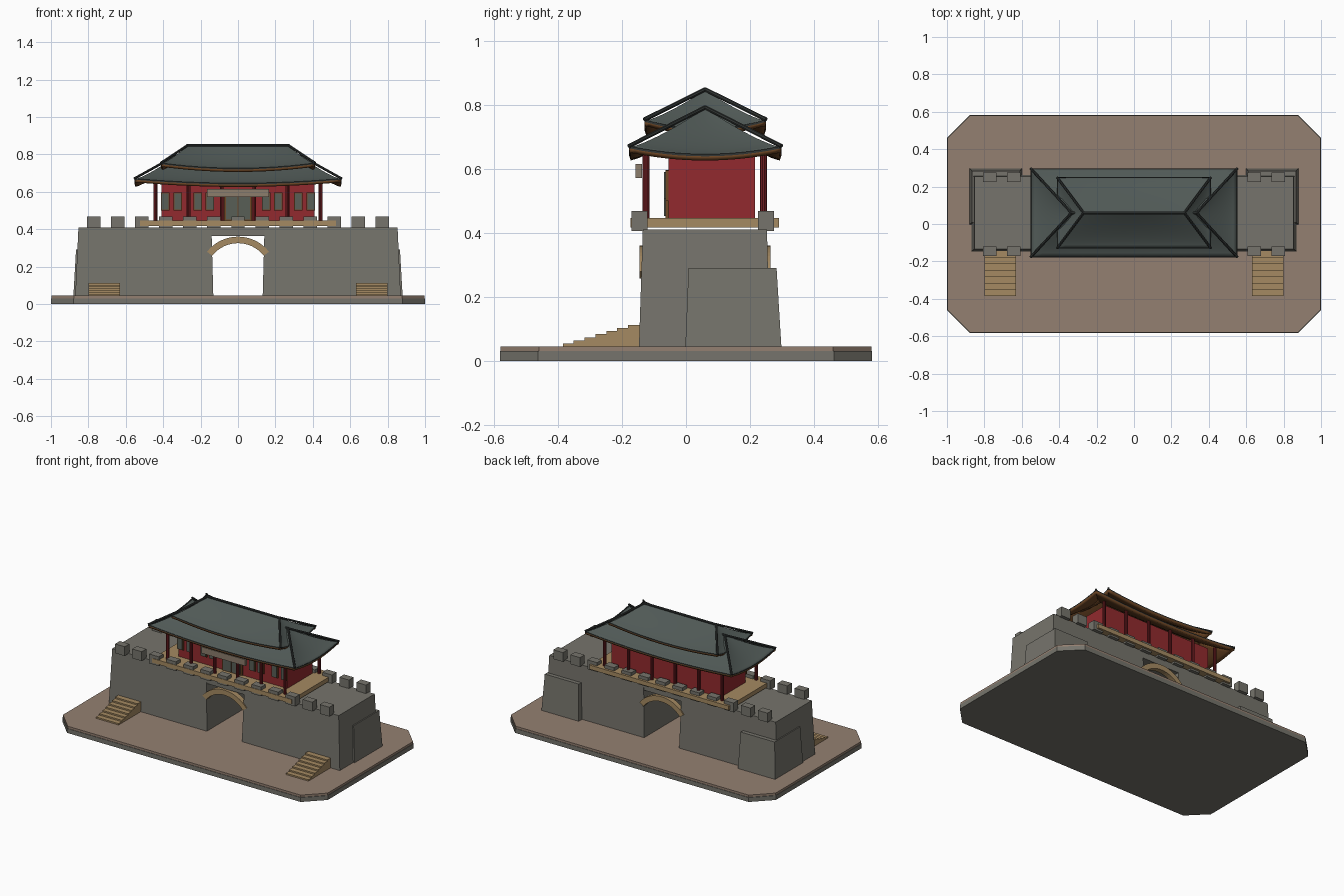
import bpy, bmesh, math
from mathutils import Vector

cube = bpy.data.objects.get("Cube")
if cube:
    bpy.data.objects.remove(cube, do_unlink=True)


def material(name, rgb):
    lin = [((c / 255 + 0.055) / 1.055) ** 2.4 for c in rgb] + [1]
    m = bpy.data.materials.new(name)
    m.use_nodes = True
    m.diffuse_color = lin
    m.node_tree.nodes["Principled BSDF"].inputs["Base Color"].default_value = lin
    return m


STONE = material("grey stone", (118, 116, 108))
EARTH = material("brown earth", (148, 128, 113))
TAN = material("tan stone", (165, 138, 98))
RED = material("red wall", (146, 42, 46))
DARK_RED = material("dark red column", (112, 30, 34))
TILE = material("slate tile", (80, 89, 86))
RIDGE = material("dark ridge", (50, 54, 53))
WOOD = material("brown timber", (112, 72, 38))
LATTICE = material("grey green lattice", (88, 94, 86))
SIGN = material("pale board", (140, 125, 108))


def finish(name, bm, *mats):
    bmesh.ops.recalc_face_normals(bm, faces=bm.faces)
    me = bpy.data.meshes.new(name)
    bm.to_mesh(me)
    bm.free()
    for m in mats:
        me.materials.append(m)
    ob = bpy.data.objects.new(name, me)
    bpy.context.collection.objects.link(ob)
    return ob


def loft(name, rings, mat):
    """Solid through a list of closed rings of points."""
    bm = bmesh.new()
    rows = [[bm.verts.new(p) for p in ring] for ring in rings]
    n = len(rows[0])
    for a, b in zip(rows, rows[1:]):
        for i in range(n):
            j = (i + 1) % n
            bm.faces.new((a[i], a[j], b[j], b[i]))
    bm.faces.new(rows[0])
    bm.faces.new(rows[-1])
    return finish(name, bm, mat)


def rect(x0, x1, y0, y1, z):
    return [(x0, y0, z), (x1, y0, z), (x1, y1, z), (x0, y1, z)]


def box(name, x0, x1, y0, y1, z0, z1, mat):
    return loft(name, [rect(x0, x1, y0, y1, z0), rect(x0, x1, y0, y1, z1)], mat)


def bar(name, a, b, r, mat, sides=8):
    a, b = Vector(a), Vector(b)
    bm = bmesh.new()
    bmesh.ops.create_cone(bm, cap_ends=True, segments=sides, radius1=r, radius2=r,
                          depth=(b - a).length)
    ob = finish(name, bm, mat)
    ob.location = (a + b) / 2
    ob.rotation_euler = (b - a).to_track_quat("Z", "Y").to_euler()
    return ob


# Ground slab with cut corners
def octagon(inset, z):
    x, y, c = 1 - inset, 0.582 - inset, 0.12
    return [(x, c - y, z), (x, y - c, z), (x - c, y, z), (c - x, y, z),
            (-x, y - c, z), (-x, c - y, z), (c - x, -y, z), (x - c, -y, z)]


loft("ground_base", [octagon(0, 0), octagon(0, 0.03)], STONE)
loft("ground_top", [octagon(0.003, 0.03), octagon(0.003, 0.045)], EARTH)

# Fortress wall, buttresses and stairs on both sides of the passage
for s, side in ((1, "left"), (-1, "right")):
    def xs(a, b):
        return (a, b) if s > 0 else (-b, -a)

    loft(side + "_wall", [rect(*xs(0.132, 0.87), -0.147, 0.262, 0.045),
                          rect(*xs(0.142, 0.853), -0.135, 0.253, 0.41)], STONE)
    loft(side + "_buttress", [rect(*xs(0.6, 0.88), -0.002, 0.298, 0.045),
                              rect(*xs(0.61, 0.866), 0.008, 0.283, 0.29)], STONE)
    steps = 7
    for i in range(steps):
        box(f"{side}_stair_{i + 1}", *xs(0.63, 0.8), -0.385 + i * 0.034, -0.138,
            0.045 + i * 0.0095, 0.045 + (i + 1) * 0.0095, TAN)
box("passage_lintel", -0.145, 0.145, -0.135, 0.253, 0.363, 0.41, STONE)

# Arch bands at both mouths of the passage
for name, y0, y1 in (("front_arch", -0.146, -0.11), ("back_arch", 0.23, 0.264)):
    rings = []
    for i in range(17):
        a = math.radians(38 + i * 6.5)
        c, d = math.cos(a), math.sin(a)
        rings.append([(r * c, y, 0.15 + r * d) for r, y in
                      ((0.175, y0), (0.21, y0), (0.21, y1), (0.175, y1))])
    loft(name, rings, TAN)

# Battlements and the terrace that runs through them
for k in range(-6, 7):
    x = k * 0.1285
    for name, y in (("front_merlon", -0.145), ("back_merlon", 0.25)):
        box(name, x - 0.036, x + 0.036, y - 0.025, y + 0.025, 0.405, 0.468, STONE)
box("terrace", -0.525, 0.525, -0.173, 0.29, 0.417, 0.446, TAN)

# Hall and columns
box("hall", -0.41, 0.41, -0.055, 0.215, 0.446, 0.65, RED)
for x in (-0.442, -0.264, -0.087, 0.087, 0.264, 0.442):
    for name, y in (("front_column", -0.125), ("back_column", 0.242)):
        bar(name, (x, y, 0.446), (x, y, 0.652), 0.011, DARK_RED, 10)

# Door and window panels on the hall front
for x in (-0.39, -0.322, -0.215, -0.15, 0.15, 0.215, 0.322, 0.39):
    box("window_frame", x - 0.023, x + 0.023, -0.064, -0.055, 0.5, 0.595, WOOD)
    box("window_lattice", x - 0.018, x + 0.018, -0.069, -0.06, 0.505, 0.59, LATTICE)
box("door_frame", -0.075, 0.075, -0.064, -0.055, 0.446, 0.597, WOOD)
for x in (-0.033, 0.033):
    box("door_leaf", x - 0.03, x + 0.03, -0.069, -0.06, 0.452, 0.59, LATTICE)

# Blank board hanging under the eave
box("name_board", -0.165, 0.165, -0.158, -0.138, 0.572, 0.615, SIGN)


# Sweeping hipped roofs with upturned corners
def roof(name, hx, hy, ridge_x, z_mid, z_corner, z_ridge, yc=0.06):
    bm = bmesh.new()
    n, m = 24, 10
    corners = [(-hx, -hy), (hx, -hy), (hx, hy), (-hx, hy)]
    for k in range(4):
        (ax, ay), (bx, by) = corners[k], corners[(k + 1) % 4]
        ra, rb = math.copysign(ridge_x, ax), math.copysign(ridge_x, bx)
        grid = []
        for j in range(m + 1):
            v = j / m
            f = v ** 1.3
            row = []
            for i in range(n + 1):
                t = i / n
                u = 2 * t - 1
                ex, ey = ax + (bx - ax) * t, ay + (by - ay) * t
                z_eave = z_mid + (z_corner - z_mid) * u * u
                row.append(bm.verts.new((ex + (ra + (rb - ra) * t - ex) * v,
                                         yc + ey * (1 - v),
                                         z_eave + (z_ridge - z_eave) * f)))
            grid.append(row)
        for j in range(m):
            for i in range(n):
                bm.faces.new((grid[j][i], grid[j][i + 1],
                              grid[j + 1][i + 1], grid[j + 1][i]))
    bmesh.ops.remove_doubles(bm, verts=bm.verts, dist=1e-4)
    ob = finish(name, bm, TILE, WOOD)
    me = ob.data
    if sum(p.normal.z for p in me.polygons) < 0:
        me.flip_normals()
    solid = ob.modifiers.new("thickness", "SOLIDIFY")
    solid.thickness = 0.017
    solid.offset = -1
    solid.material_offset = 1
    solid.material_offset_rim = 1
    bpy.ops.object.select_all(action="DESELECT")
    ob.select_set(True)
    bpy.context.view_layer.objects.active = ob
    bpy.ops.object.shade_smooth_by_angle(angle=math.radians(25))
    # Straight ridge bars along the hips and the top
    for x, y in corners:
        bar(name + "_hip", (x, yc + y, z_corner + 0.004),
            (math.copysign(ridge_x, x), yc, z_ridge + 0.002), 0.007, RIDGE)
    bar(name + "_ridge", (-ridge_x - 0.006, yc, z_ridge), (ridge_x + 0.006, yc, z_ridge),
        0.008, RIDGE)
    # Dark tile edge along the eaves
    for k in range(4):
        (ax, ay), (bx, by) = corners[k], corners[(k + 1) % 4]
        pts = []
        for i in range(13):
            t = i / 12
            pts.append((ax + (bx - ax) * t, yc + ay + (by - ay) * t,
                        z_mid + (z_corner - z_mid) * (2 * t - 1) ** 2))
        loft(name + "_eave", [[(x, y, z - 0.003), (x * 0.985, yc + (y - yc) * 0.985, z),
                               (x, y, z + 0.004)] for x, y, z in pts], RIDGE)


roof("lower_roof", 0.553, 0.238, 0.335, 0.642, 0.667, 0.79)
roof("upper_roof", 0.412, 0.19, 0.27, 0.722, 0.75, 0.846)
